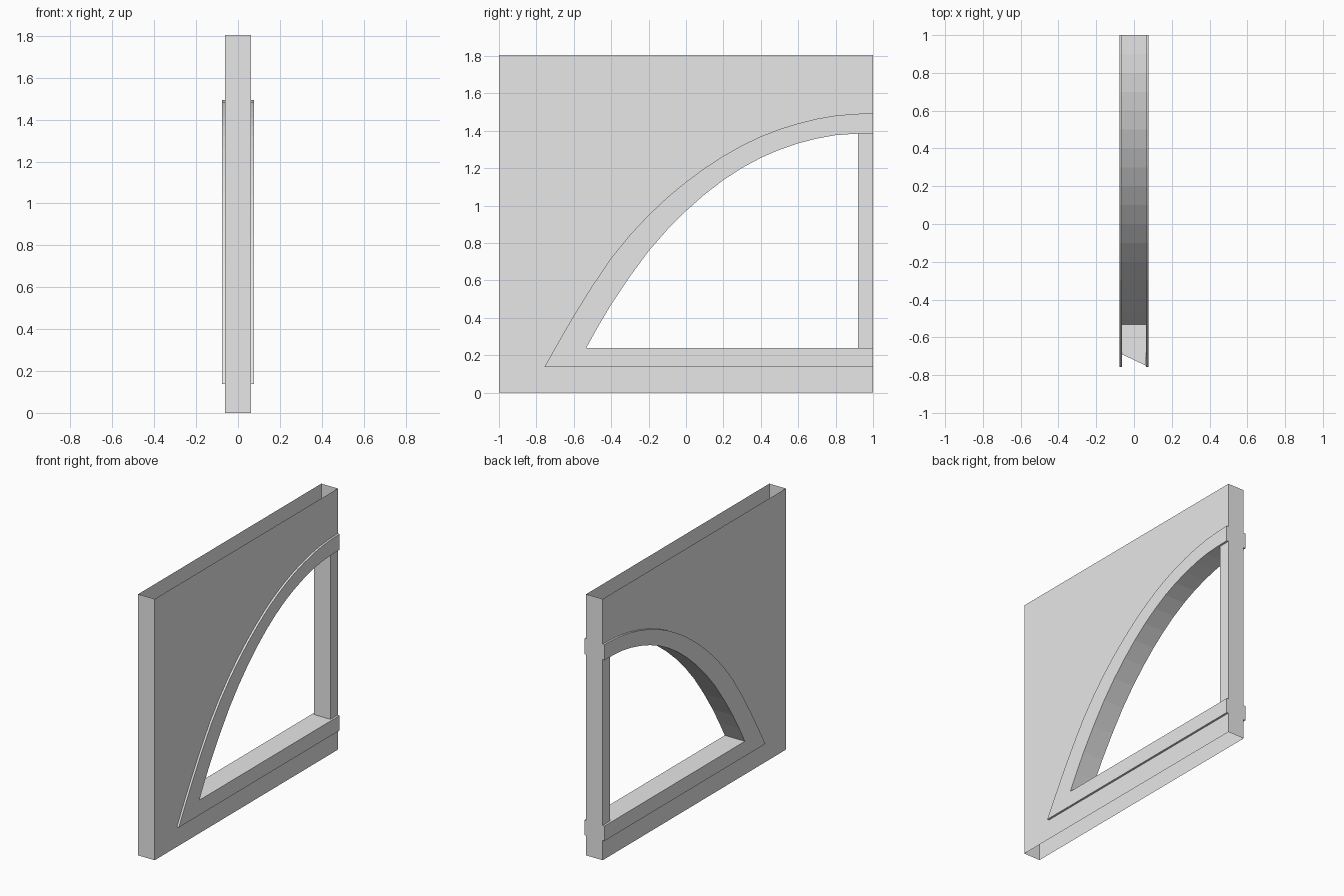
import bpy
import bmesh
from mathutils import Vector

cube = bpy.data.objects.get("Cube")
if cube:
    bpy.data.objects.remove(cube, do_unlink=True)

GREY = (0.8, 0.8, 0.8, 1)
plaster = bpy.data.materials.new("plain grey")
plaster.use_nodes = True
plaster.diffuse_color = GREY
plaster.node_tree.nodes["Principled BSDF"].inputs["Base Color"].default_value = GREY

WALL, TRIM = 0.063, 0.077      # half thicknesses
TOP, BASE, SILL, JAMB = 1.805, 0.137, 0.24, 0.92


def smooth_path(points, steps=2):
    """Catmull-Rom curve through (y, z) points."""
    pts = [Vector(p) for p in points]
    pts = [2 * pts[0] - pts[1]] + pts + [2 * pts[-1] - pts[-2]]
    out = []
    for a, b, c, d in zip(pts, pts[1:], pts[2:], pts[3:]):
        for i in range(steps):
            t = i / steps
            p = 2 * b + (c - a) * t + (2 * a - 5 * b + 4 * c - d) * t ** 2
            out.append(tuple((p + (3 * b - a - 3 * c + d) * t ** 3) / 2))
    return out + [tuple(points[-1])]


def sides(bm, outline, x):
    """The same outline on both faces of the panel."""
    for s in (x, -x):
        bm.faces.new([bm.verts.new((s, y, z)) for y, z in outline])


def strip(bm, path, x0, x1):
    """Surface swept across the thickness from x0 to x1."""
    rows = [[bm.verts.new((x, y, z)) for x in (x0, x1)] for y, z in path]
    for a, b in zip(rows, rows[1:]):
        bm.faces.new((a[0], a[1], b[1], b[0]))


def finish(bm, name):
    bmesh.ops.remove_doubles(bm, verts=bm.verts, dist=0.0005)
    bmesh.ops.recalc_face_normals(bm, faces=bm.faces)
    mesh = bpy.data.meshes.new(name)
    bm.to_mesh(mesh)
    bm.free()
    mesh.materials.append(plaster)
    obj = bpy.data.objects.new(name, mesh)
    bpy.context.collection.objects.link(obj)


outer = smooth_path([(-0.757, BASE), (-0.6, 0.412), (-0.4, 0.72), (-0.2, 0.95),
                     (0, 1.127), (0.2, 1.266), (0.4, 1.37), (0.6, 1.44),
                     (0.8, 1.482), (1, 1.495)])
inner = smooth_path([(-0.533, SILL), (-0.4, 0.472), (-0.2, 0.757), (0, 0.972),
                     (0.2, 1.137), (0.4, 1.256), (0.6, 1.333),
                     (0.8, 1.377), (1, 1.387)])
crown, soffit = outer[-1][1], inner[-1][1]

# Hollow wall panel, open above and below
bm = bmesh.new()
sides(bm, [(-1, 0), (1, 0), (1, BASE)] + outer + [(1, TOP), (-1, TOP)], WALL)
strip(bm, [(-1, 0), (-1, TOP)], -WALL, WALL)
strip(bm, [(1, 0), (1, BASE)], -WALL, WALL)
strip(bm, [(1, crown), (1, TOP)], -WALL, WALL)
finish(bm, "wall_panel")

# Raised arch and sill moulding
bm = bmesh.new()
sides(bm, [(1, BASE), (1, SILL)] + inner + outer[::-1], TRIM)
for s in (1, -1):
    strip(bm, [(1, BASE)] + outer, s * WALL, s * TRIM)
strip(bm, [(1, SILL)] + inner, -TRIM, TRIM)
strip(bm, [(1, BASE), (1, SILL)], -TRIM, TRIM)
strip(bm, [(1, soffit), (1, crown)], -TRIM, TRIM)
finish(bm, "arch_trim")

# Sill extension hidden inside the wall
bm = bmesh.new()
tail = [(-WALL, -0.533), (WALL, -0.533), (WALL, -0.75), (-WALL, -0.69)]
bm.faces.new([bm.verts.new((x, y, SILL)) for x, y in tail])
finish(bm, "sill_tail")

# Upright at the open end of the arch
bm = bmesh.new()
sides(bm, [(JAMB, SILL), (1, SILL), (1, soffit), (JAMB, soffit)], WALL)
for y in (JAMB, 1):
    strip(bm, [(y, SILL), (y, soffit)], -WALL, WALL)
finish(bm, "jamb_post")
